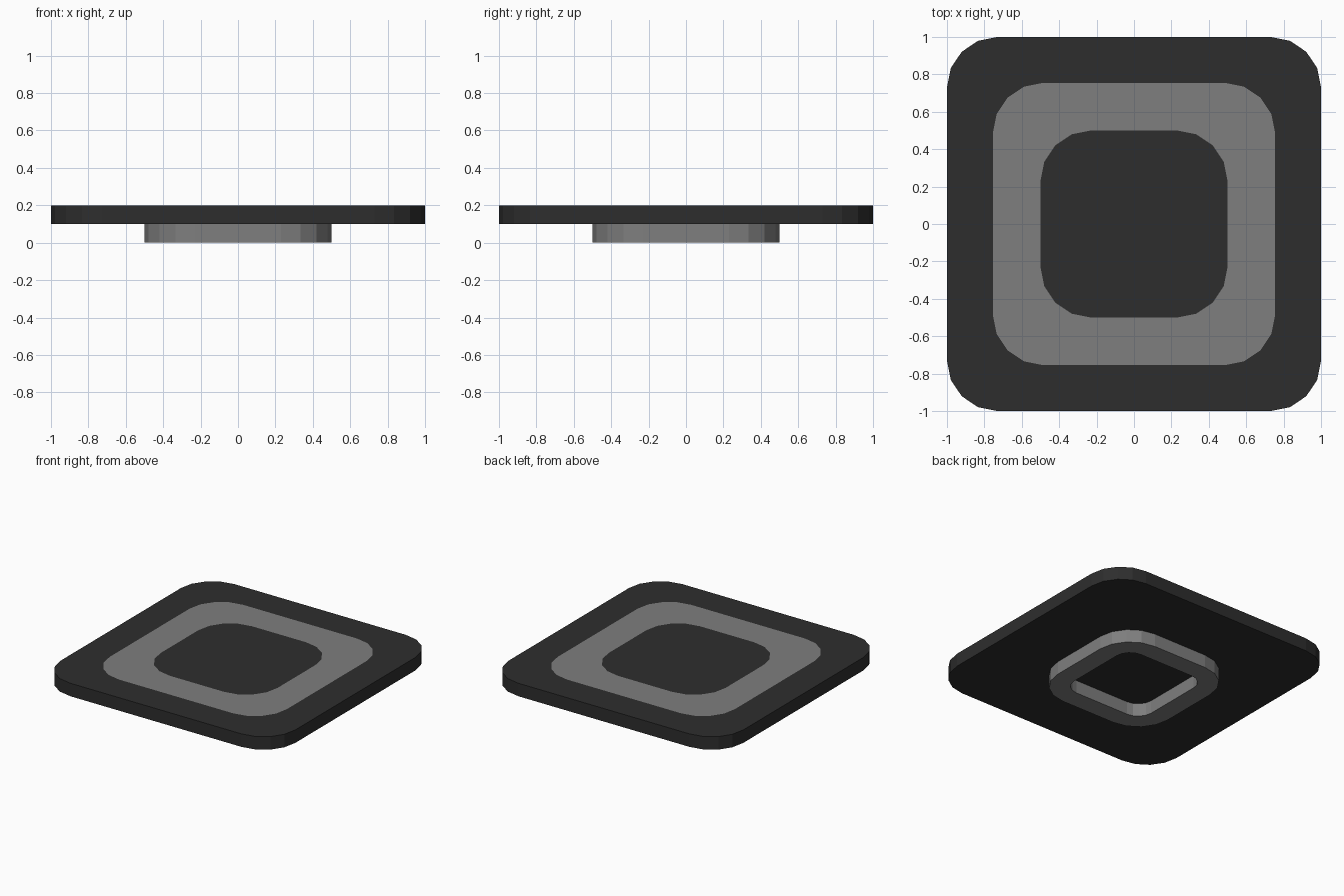
import bpy, bmesh, math

if "Cube" in bpy.data.objects:
    bpy.data.objects.remove(bpy.data.objects["Cube"])


def material(name, v):
    m = bpy.data.materials.new(name)
    m.diffuse_color = (v, v, v, 1)
    m.use_nodes = True
    m.node_tree.nodes["Principled BSDF"].inputs["Base Color"].default_value = m.diffuse_color
    return m


dark = material("dark charcoal", 0.027)
grey = material("mid grey", 0.21)


def loop(bm, half, radius, z, seg=4):
    """Vertex loop of a rounded square, counter-clockwise from above."""
    verts = []
    c = half - radius
    for q, (sx, sy) in enumerate(((1, 1), (-1, 1), (-1, -1), (1, -1))):
        for i in range(seg + 1):
            a = math.pi / 2 * (q + i / seg)
            verts.append(bm.verts.new((sx * c + radius * math.cos(a),
                                       sy * c + radius * math.sin(a), z)))
    return verts


def bridge(bm, a, b, mat=0):
    n = len(a)
    for i in range(n):
        j = (i + 1) % n
        bm.faces.new((a[i], a[j], b[j], b[i])).material_index = mat


def finish(bm, name, mats):
    mesh = bpy.data.meshes.new(name)
    bm.to_mesh(mesh)
    bm.free()
    for m in mats:
        mesh.materials.append(m)
    obj = bpy.data.objects.new(name, mesh)
    bpy.context.collection.objects.link(obj)


# Plate with a flush grey band in its top face
R = 0.27
bm = bmesh.new()
bottom = loop(bm, 1.0, R, 0.1)
rim = loop(bm, 1.0, R, 0.2)
band_outer = loop(bm, 0.755, R, 0.2)
band_inner = loop(bm, 0.5, R, 0.2)
bm.faces.new(bottom[::-1])
bridge(bm, bottom, rim)
bridge(bm, rim, band_outer)
bridge(bm, band_outer, band_inner, 1)
bm.faces.new(band_inner)
finish(bm, "plate", (dark, grey))

# Hollow collar under the plate (open where it meets the plate)
bm = bmesh.new()
inner_top = loop(bm, 0.35, 0.12, 0.1)
inner_low = loop(bm, 0.35, 0.12, 0.0)
outer_low = loop(bm, 0.5, R, 0.0)
outer_top = loop(bm, 0.5, R, 0.1)
bridge(bm, inner_top, inner_low)
bridge(bm, inner_low, outer_low)
bridge(bm, outer_low, outer_top)
finish(bm, "collar", (grey,))
